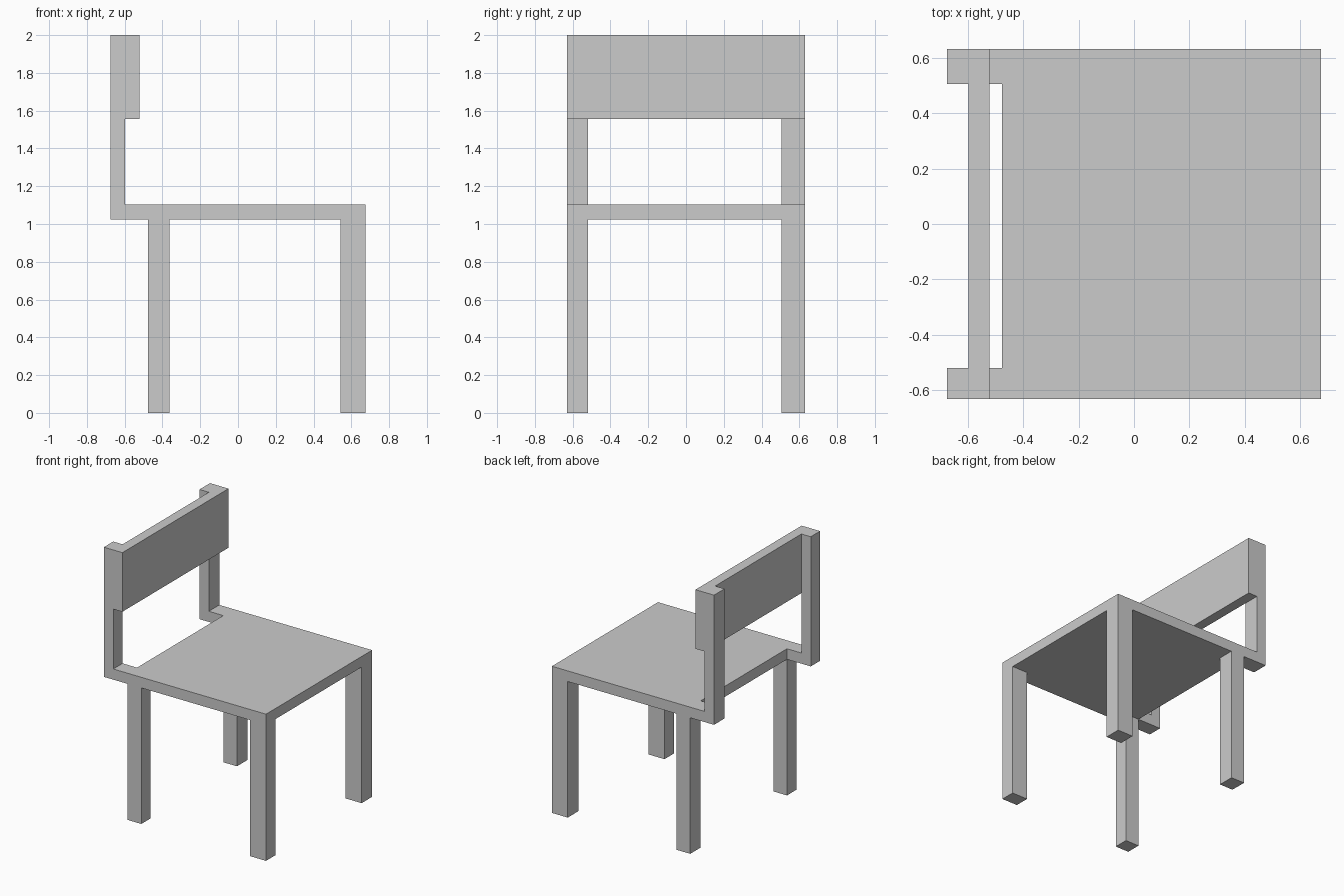
import bpy
import bmesh
from mathutils import Vector

if "Cube" in bpy.data.objects:
    bpy.data.objects.remove(bpy.data.objects["Cube"])


def extrude_profile(name, points, direction):
    """Flat closed outline pulled along a direction."""
    bm = bmesh.new()
    face = bm.faces.new([bm.verts.new(p) for p in points])
    ext = bmesh.ops.extrude_face_region(bm, geom=[face])
    verts = [g for g in ext["geom"] if isinstance(g, bmesh.types.BMVert)]
    bmesh.ops.translate(bm, verts=verts, vec=Vector(direction))
    bmesh.ops.recalc_face_normals(bm, faces=bm.faces)
    mesh = bpy.data.meshes.new(name)
    bm.to_mesh(mesh)
    bm.free()
    obj = bpy.data.objects.new(name, mesh)
    bpy.context.collection.objects.link(obj)
    return obj


def box(name, x, y, z):
    pts = [(x[0], y[0], z[0]), (x[1], y[0], z[0]),
           (x[1], y[1], z[0]), (x[0], y[1], z[0])]
    return extrude_profile(name, pts, (0, 0, z[1] - z[0]))


X, Y = 0.675, 0.631                 # half length and half width
SEAT_LOW, SEAT_TOP = 1.024, 1.104
REST_LOW, TOP = 1.555, 2.0
POST_X, REST_X, REAR_X = -0.597, -0.521, -0.477
SIDES = {"right": (-Y, -0.52), "left": (0.506, Y)}
y_in = (SIDES["right"][1], SIDES["left"][0])

# Seat slab with a notch between two rear arms
seat = [(X, -Y), (X, Y), (-X, Y), (-X, y_in[1]), (REAR_X, y_in[1]),
        (REAR_X, y_in[0]), (-X, y_in[0]), (-X, -Y)]
extrude_profile("seat", [(x, y, SEAT_LOW) for x, y in seat],
                (0, 0, SEAT_TOP - SEAT_LOW))

# Stepped back post, thicker beside the backrest
post = [(-X, SEAT_TOP), (POST_X, SEAT_TOP), (POST_X, REST_LOW),
        (REST_X, REST_LOW), (REST_X, TOP), (-X, TOP)]

for side, y in SIDES.items():
    box(f"front_leg_{side}", (0.543, X), y, (0, SEAT_LOW))
    box(f"rear_leg_{side}", (REAR_X, -0.363), y, (0, SEAT_LOW))
    extrude_profile(f"back_post_{side}", [(x, y[0], z) for x, z in post],
                    (0, y[1] - y[0], 0))

# Backrest panel, flush with the front of the posts
box("backrest", (POST_X, REST_X), y_in, (REST_LOW, TOP))
